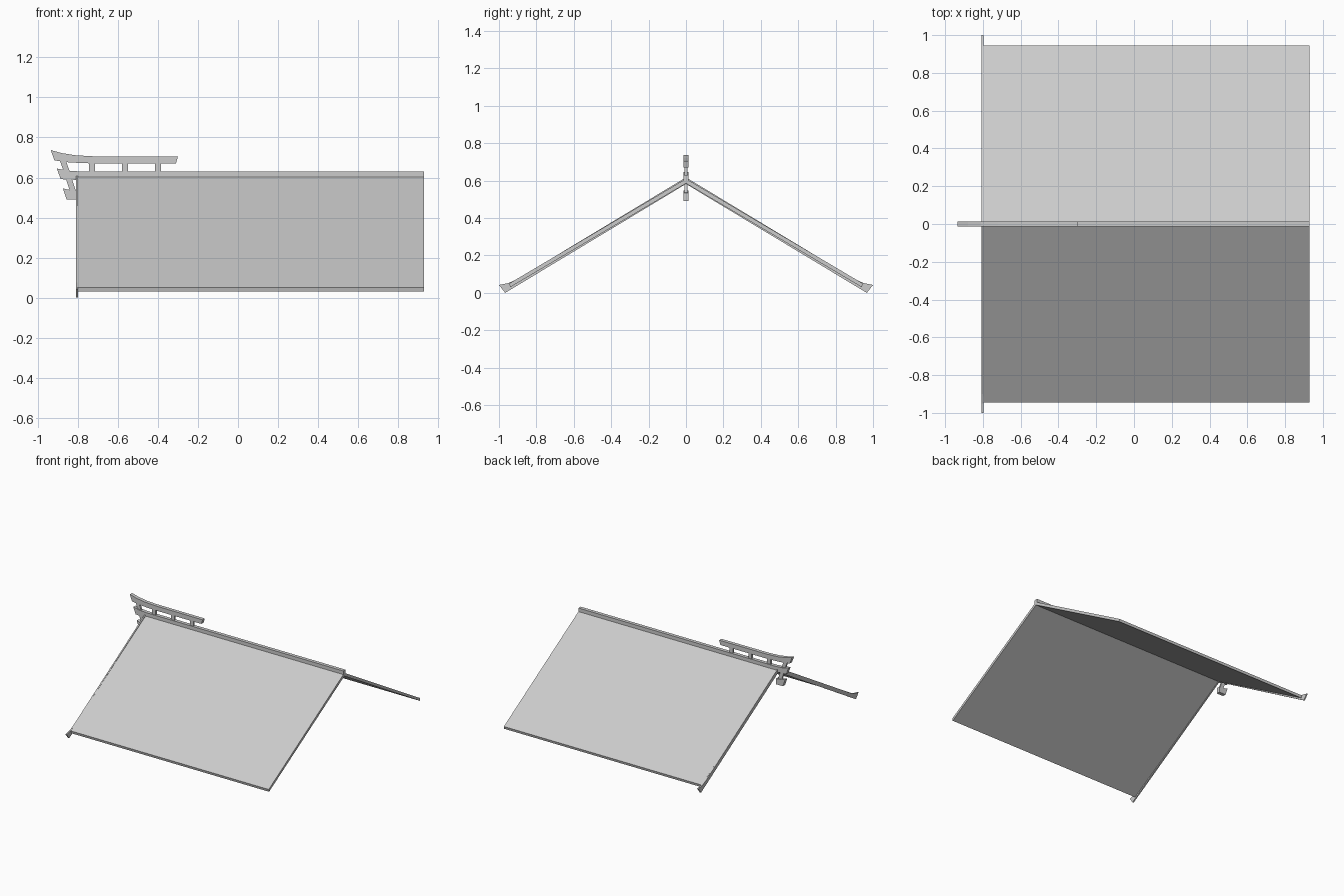
import bpy
import bmesh
from mathutils import Vector

cube = bpy.data.objects.get("Cube")
if cube:
    bpy.data.objects.remove(cube)

grey = bpy.data.materials.new("light_grey")
grey.use_nodes = True
colour = (0.6, 0.6, 0.6, 1)
grey.diffuse_color = colour
grey.node_tree.nodes["Principled BSDF"].inputs["Base Color"].default_value = colour


def prism(name, outline, axis, start, end):
    """Extrude an outline, given in (y, z) or (x, z), along axis 'x' or 'y'."""
    place = (lambda a, z: (start, a, z)) if axis == "x" else (lambda a, z: (a, start, z))
    shift = Vector((end - start, 0, 0)) if axis == "x" else Vector((0, end - start, 0))
    bm = bmesh.new()
    face = bm.faces.new([bm.verts.new(place(a, z)) for a, z in outline])
    made = bmesh.ops.extrude_face_region(bm, geom=[face], use_keep_orig=True)["geom"]
    bmesh.ops.translate(bm, vec=shift, verts=[v for v in made if isinstance(v, bmesh.types.BMVert)])
    bmesh.ops.recalc_face_normals(bm, faces=bm.faces)
    mesh = bpy.data.meshes.new(name)
    bm.to_mesh(mesh)
    bm.free()
    mesh.materials.append(grey)
    obj = bpy.data.objects.new(name, mesh)
    bpy.context.collection.objects.link(obj)
    return obj


def gable(upper, lower):
    """Mirror half profiles, listed from ridge to eave, into a closed chevron."""
    flip = lambda pts: [(-y, z) for y, z in pts[1:]]
    return flip(upper)[::-1] + upper + lower[::-1] + flip(lower)


def beam(name, outline, half=0.014):
    return prism(name, outline, "y", -half, half)


# Roof slopes
prism("roof_slopes", gable([(0, 0.61), (0.945, 0.05)], [(0, 0.585), (0.94, 0.03)]),
      "x", -0.8, 0.93)

# Gable boards with flared tips
prism("gable_boards",
      gable([(0, 0.617), (0.9, 0.075), (0.95, 0.052), (1, 0.042)],
            [(0, 0.582), (0.9, 0.04), (0.967, 0)]), "x", -0.808, -0.798)

# Ridge beam with a raised nose
beam("ridge_beam", [(0.93, 0.63), (-0.78, 0.63), (-0.85, 0.634), (-0.905, 0.645),
                    (-0.885, 0.592), (-0.8, 0.588), (-0.78, 0.6), (0.93, 0.6)])

# Curved upper rail
beam("upper_rail", [(-0.3, 0.705), (-0.72, 0.706), (-0.81, 0.711), (-0.88, 0.722),
                    (-0.935, 0.737), (-0.917, 0.686), (-0.86, 0.677), (-0.78, 0.672),
                    (-0.68, 0.67), (-0.31, 0.67)])

# Lower bracket under the ridge nose
beam("lower_bracket", [(-0.797, 0.535), (-0.84, 0.538), (-0.875, 0.546),
                       (-0.856, 0.49), (-0.797, 0.49)])

# Rail posts
for i, x in enumerate((-0.73, -0.565, -0.4)):
    beam(f"rail_post_{i + 1}", [(x - 0.015, 0.625), (x + 0.015, 0.625),
                                (x + 0.015, 0.675), (x - 0.015, 0.675)], 0.008)

# Slanted struts between the noses
for name, x, low, high in (("upper_strut", -0.87, 0.63, 0.685), ("lower_strut", -0.84, 0.535, 0.595)):
    beam(name, [(x, low), (x + 0.03, low), (x + 0.01, high), (x - 0.02, high)], 0.008)
